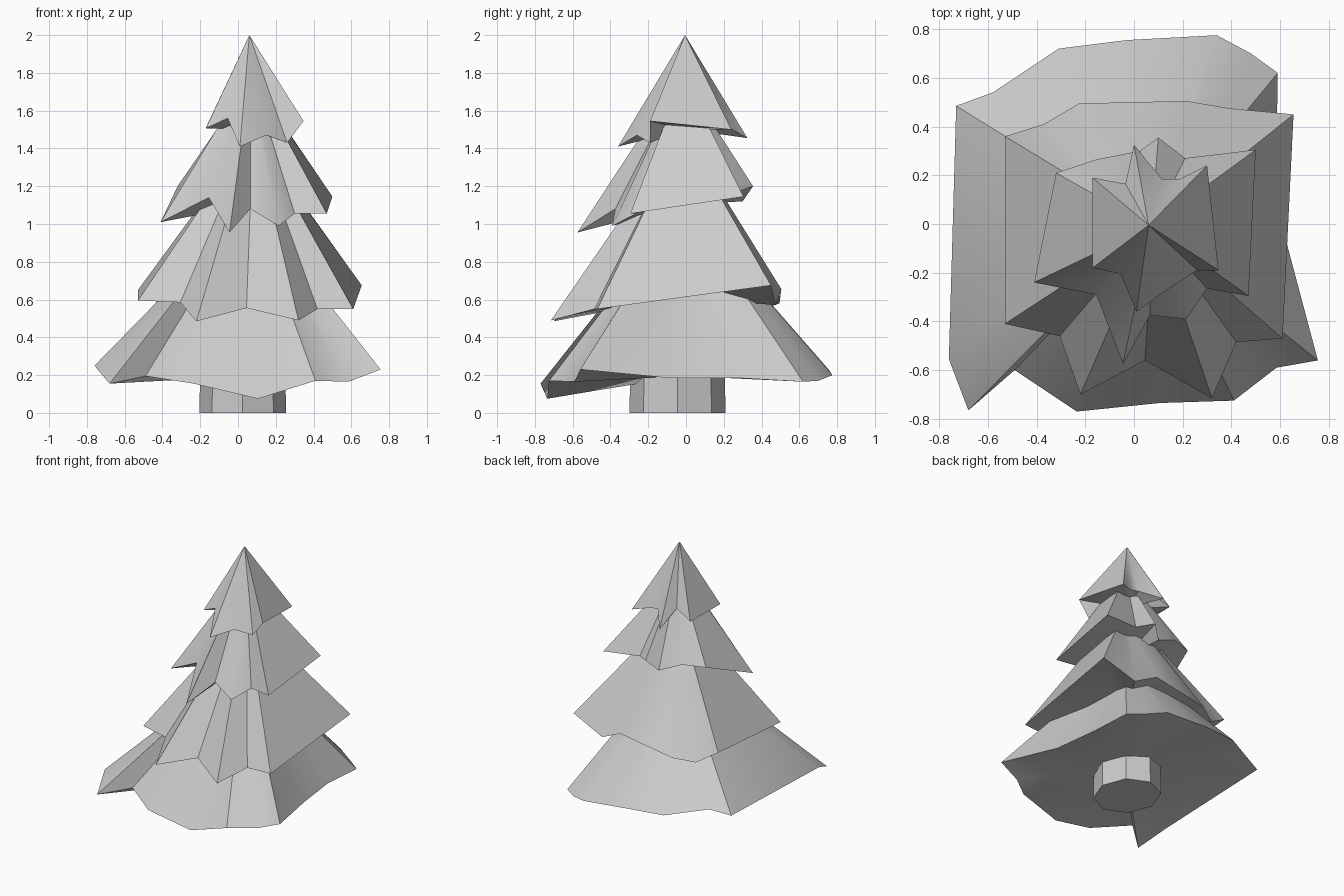
import bpy, bmesh, math
from mathutils import Vector

if "Cube" in bpy.data.objects:
    bpy.data.objects.remove(bpy.data.objects["Cube"])

def finish(name, bm):
    bmesh.ops.recalc_face_normals(bm, faces=bm.faces)
    mesh = bpy.data.meshes.new(name)
    bm.to_mesh(mesh)
    bm.free()
    obj = bpy.data.objects.new(name, mesh)
    bpy.context.collection.objects.link(obj)
    bpy.ops.object.select_all(action='DESELECT')
    obj.select_set(True)
    bpy.context.view_layer.objects.active = obj
    bpy.ops.object.shade_smooth_by_angle(angle=math.radians(35))
    return obj

def bough_tier(name, rim, top, scale, lift=0.0):
    """Ragged skirt: rim points rise to a shrunken ring around top; fan underneath."""
    bm = bmesh.new()
    top = Vector(top)
    outer = [bm.verts.new(p) for p in rim]
    mean_z = sum(p[2] for p in rim) / len(rim)
    under = bm.verts.new((top.x, top.y, mean_z + lift))
    peak = bm.verts.new(top)
    inner = None
    if scale:
        inner = [bm.verts.new((top.x + (p[0] - top.x) * scale,
                               top.y + (p[1] - top.y) * scale, top.z)) for p in rim]
    n = len(rim)
    for i in range(n):
        j = (i + 1) % n
        bm.faces.new((outer[j], outer[i], under))
        if inner:
            bm.faces.new((outer[i], outer[j], inner[j], inner[i]))
            bm.faces.new((inner[i], inner[j], peak))
        else:
            bm.faces.new((outer[i], outer[j], peak))
    return finish(name, bm)

# Pointed top tier
bough_tier("top_boughs", [
    (-.17, .19, 1.51), (-.035, .165, 1.57), (0, .325, 1.455), (.115, .185, 1.535),
    (.19, .185, 1.52), (.30, .24, 1.50), (.347, -.19, 1.545), (.26, -.19, 1.43),
    (.15, -.26, 1.47), (.01, -.36, 1.41), (-.055, -.205, 1.56), (-.17, -.18, 1.507)],
    (.06, -.005, 2.0), 0)

# Upper middle tier
bough_tier("upper_boughs", [
    (-.32, .21, 1.20), (-.155, .265, 1.20), (.025, .30, 1.12), (.10, .355, 1.20),
    (.21, .27, 1.17), (.50, .305, 1.145), (.47, -.295, 1.055), (.30, -.265, 1.055),
    (.215, -.39, .99), (.065, -.375, 1.08), (-.045, -.575, .955), (-.155, -.29, 1.14),
    (-.41, -.24, 1.01)],
    (.07, -.01, 1.67), .17)

# Lower middle tier
bough_tier("middle_boughs", [
    (-.53, .36, .65), (-.37, .41, .55), (-.225, .495, .58), (.215, .505, .655),
    (.39, .475, .57), (.655, .45, .675), (.61, -.47, .55), (.42, -.485, .55),
    (.32, -.715, .49), (.045, -.56, .555), (-.22, -.70, .485), (-.305, -.46, .585),
    (-.53, -.41, .595)],
    (.08, -.01, 1.35), .16, .04)

# Wide bottom tier
bough_tier("bottom_boughs", [
    (-.73, .485, .26), (-.58, .54, .29), (-.31, .72, .24), (-.03, .755, .23),
    (.34, .775, .20), (.48, .70, .17), (.59, .62, .165), (.585, .275, .185),
    (.63, -.09, .185), (.755, -.56, .23), (.585, -.59, .165), (.41, -.725, .17),
    (.105, -.735, .075), (-.235, -.77, .155), (-.49, -.60, .195), (-.68, -.765, .155),
    (-.76, -.555, .25)],
    (.07, -.01, .97), .15)

# Trunk
bm = bmesh.new()
bmesh.ops.create_cone(bm, cap_ends=True, segments=8, radius1=1, radius2=.96, depth=.4)
for v in bm.verts:
    v.co = (.025 + v.co.x * .23, -.045 + v.co.y * .255, v.co.z + .2)
finish("trunk", bm)
